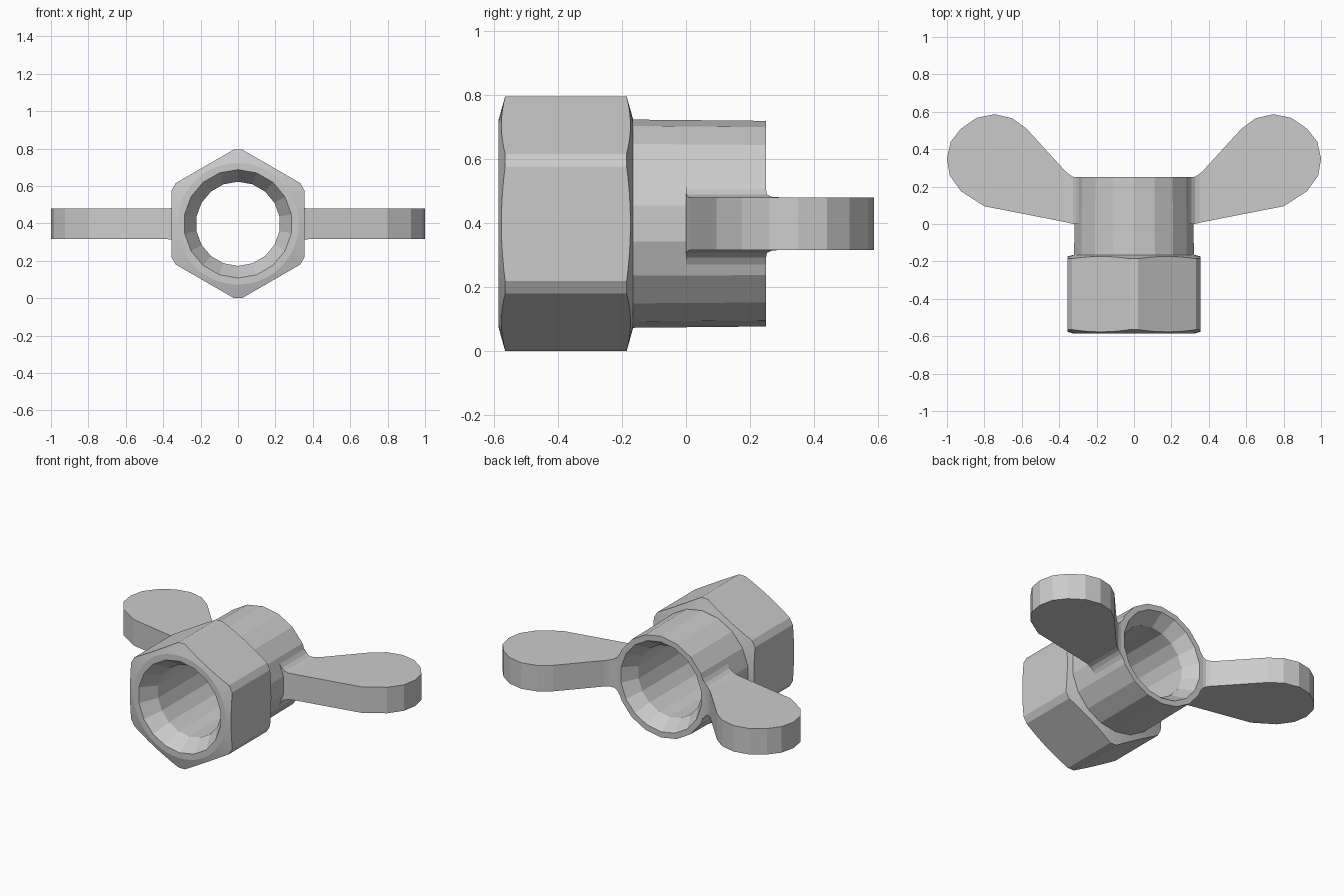
import bpy, bmesh
from math import sin, cos, pi

if "Cube" in bpy.data.objects:
    bpy.data.objects.remove(bpy.data.objects["Cube"])

CZ = 0.3975  # height of the bore axis


def make(name, verts, faces):
    bm = bmesh.new()
    vs = [bm.verts.new(v) for v in verts]
    for f in faces:
        bm.faces.new([vs[i] for i in f])
    bmesh.ops.recalc_face_normals(bm, faces=bm.faces)
    me = bpy.data.meshes.new(name)
    bm.to_mesh(me)
    bm.free()
    ob = bpy.data.objects.new(name, me)
    bpy.context.collection.objects.link(ob)
    return ob


def loft(name, rings, closed=False):
    """Skin equal-sized rings; cap the ends, or close the loop into a tube."""
    n, m = len(rings[0]), len(rings)
    faces = []
    for k in range(m if closed else m - 1):
        a, b = k * n, (k + 1) % m * n
        faces += [(a + i, a + (i + 1) % n, b + (i + 1) % n, b + i) for i in range(n)]
    if not closed:
        faces += [tuple(range(n)), tuple(range((m - 1) * n, m * n))]
    return make(name, [v for r in rings for v in r], faces)


def ring(y, r, n):
    return [(r * sin(2 * pi * i / n), y, CZ + r * cos(2 * pi * i / n)) for i in range(n)]


def lathe(name, profile, n, closed=False):
    return loft(name, [ring(y, r, n) for y, r in profile], closed)


def boolean(ob, tool, op):
    mod = ob.modifiers.new(op, 'BOOLEAN')
    mod.object, mod.operation, mod.solver = tool, op, 'EXACT'
    bpy.context.view_layer.objects.active = ob
    bpy.ops.object.modifier_apply(modifier=mod.name)
    bpy.data.objects.remove(tool)


# hex nut: prism with trimmed corners, conical chamfers at both ends, bored through
A, H = 0.355, 0.0225
section = []
for k in range(6):
    t = k * pi / 3
    for s in (-H, H):
        section.append((0.397 * sin(t) + s * cos(t), 0.397 * cos(t) - s * sin(t)))
nut = loft("hex_nut", [[(x, y, CZ + z) for x, z in section] for y in (-0.585, -0.165)])
boolean(nut, lathe("chamfer_tool", [(-0.585, 0.325), (-0.563, 0.404), (-0.187, 0.404),
                                    (-0.165, 0.325)], 48), 'INTERSECT')
boolean(nut, lathe("bore_tool", [(-0.605, 0.303), (-0.485, 0.225), (-0.1, 0.225)], 18), 'DIFFERENCE')

# sleeve behind the nut, with a flared mouth
lathe("sleeve", [(-0.165, 0.225), (0.16, 0.225), (0.25, 0.285),
                 (0.25, 0.321), (-0.165, 0.325)], 36 // 2, closed=True)

# wings: flat paddles with a flared fillet at the root
outline = [(0.35, 0.007), (0.8, 0.095), (0.925, 0.175), (0.985, 0.26), (1.0, 0.35),
           (0.98, 0.44), (0.925, 0.51), (0.84, 0.568), (0.745, 0.587), (0.65, 0.565),
           (0.575, 0.51), (0.365, 0.28)]
T = 0.0825
flare = [(0.293, 0.0, 0.25, 0.128), (0.308, 0.0, 0.25, 0.106), (0.327, 0.001, 0.253, 0.091),
         (0.35, 0.006, 0.268, 0.084), (0.375, 0.012, 0.29, T)]
for side, s in (("left", -1), ("right", 1)):
    loft(side + "_wing", [[(s * x, y, CZ + z) for x, y in outline] for z in (-T, T)])
    loft(side + "_wing_root", [[(s * x, y0, CZ - h), (s * x, y1, CZ - h),
                                (s * x, y1, CZ + h), (s * x, y0, CZ + h)]
                               for x, y0, y1, h in flare])
